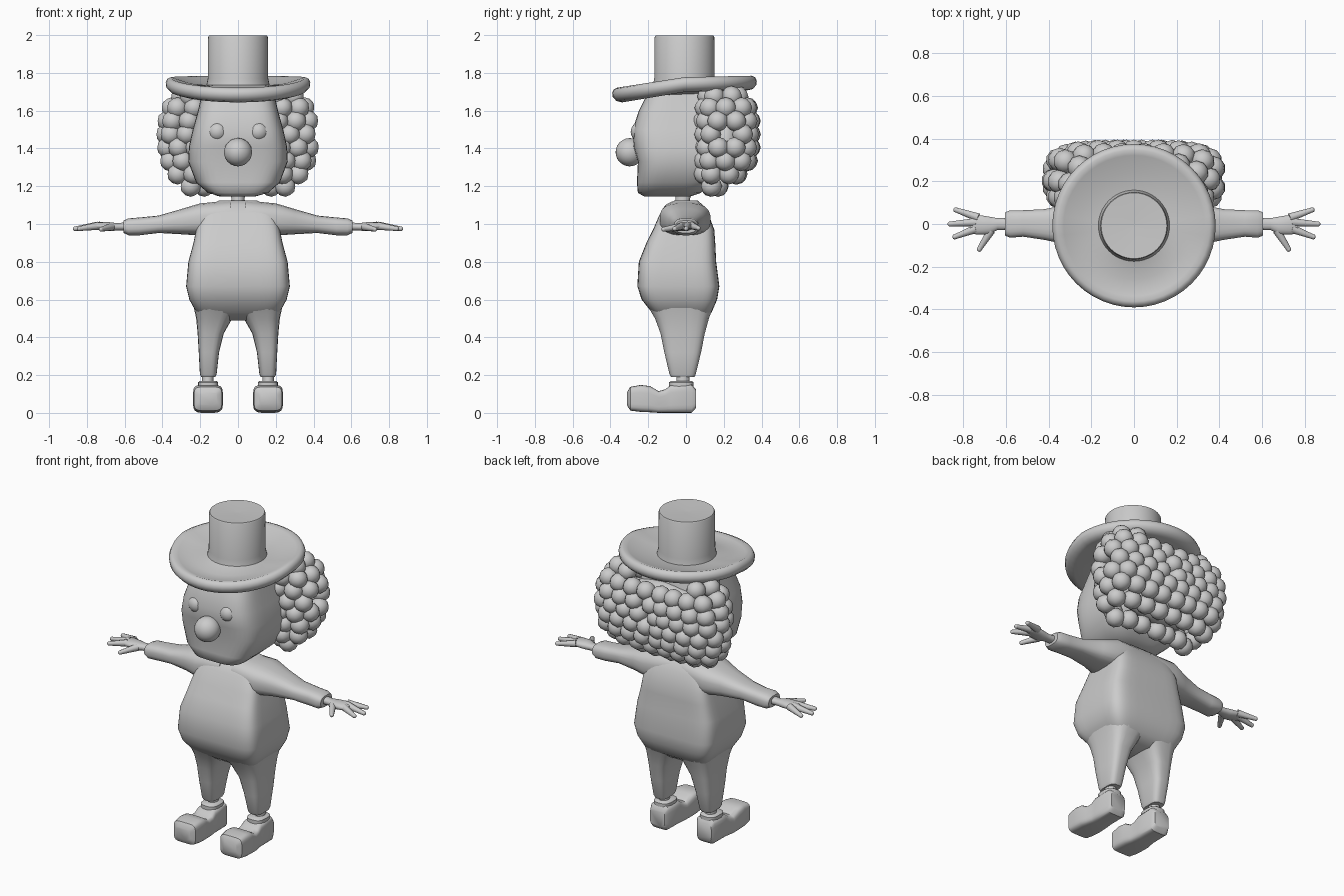
import bpy, bmesh, math
from mathutils import Vector, Matrix

if "Cube" in bpy.data.objects:
    bpy.data.objects.remove(bpy.data.objects["Cube"])

grey = bpy.data.materials.new("plain_grey")
grey.diffuse_color = (0.6, 0.6, 0.6, 1)
grey.use_nodes = True
grey.node_tree.nodes["Principled BSDF"].inputs["Base Color"].default_value = grey.diffuse_color


def finish(name, bm, angle=45):
    bmesh.ops.recalc_face_normals(bm, faces=bm.faces)
    me = bpy.data.meshes.new(name)
    bm.to_mesh(me)
    bm.free()
    me.materials.append(grey)
    ob = bpy.data.objects.new(name, me)
    bpy.context.collection.objects.link(ob)
    bpy.ops.object.select_all(action='DESELECT')
    ob.select_set(True)
    bpy.context.view_layer.objects.active = ob
    bpy.ops.object.shade_smooth_by_angle(angle=math.radians(angle))
    return ob


def skin(bm, rings):
    """Join rings of points with quads and cap both ends."""
    vs = [[bm.verts.new(p) for p in r] for r in rings]
    n = len(vs[0])
    for a, b in zip(vs, vs[1:]):
        for i in range(n):
            j = (i + 1) % n
            bm.faces.new((a[i], a[j], b[j], b[i]))
    bm.faces.new(vs[0])
    bm.faces.new(vs[-1])


def spow(v, p):
    return math.copysign(abs(v) ** (2 / p), v)


def loft(name, axis, sections, power=2.5, n=24, side=1, angle=45):
    """Sections are (position, a0, a1, b0, b1): bounds of a rounded ring across the axis."""
    rings = []
    for t, a0, a1, b0, b1 in sections:
        ring = []
        for i in range(n):
            w = 2 * math.pi * (i + 0.5) / n
            a = (a0 + a1) / 2 + (a1 - a0) / 2 * spow(math.cos(w), power)
            b = (b0 + b1) / 2 + (b1 - b0) / 2 * spow(math.sin(w), power)
            x, y, z = {'x': (t, a, b), 'y': (a, t, b), 'z': (a, b, t)}[axis]
            ring.append((x * side, y, z))
        rings.append(ring)
    bm = bmesh.new()
    skin(bm, rings)
    return finish(name, bm, angle)


def ball(bm, centre, r, scale=(1, 1, 1), sub=3):
    m = Matrix.Translation(centre) @ Matrix.Diagonal((*scale, 1))
    bmesh.ops.create_icosphere(bm, subdivisions=sub, radius=r, matrix=m)


def sym(rows):
    """(z, half width, y0, y1) to loft sections."""
    return [(z, -w, w, y0, y1) for z, w, y0, y1 in rows]


# Torso
loft("torso", 'z', sym([
    (.49, .15, -.12, .08), (.53, .22, -.18, .135), (.6, .258, -.235, .165),
    (.67, .275, -.258, .177), (.8, .263, -.25, .16), (.9, .236, -.21, .155),
    (.97, .222, -.175, .15), (1.05, .2, -.14, .12), (1.1, .15, -.1, .09),
    (1.125, .1, -.06, .06)]), power=6, n=40, angle=60)
loft("neck", 'z', sym([(1.08, .05, -.07, .04), (1.13, .035, -.055, .02),
                       (1.22, .045, -.06, .05)]), power=2)

# Head, nose and eyes
loft("head", 'z', sym([
    (1.145, .09, -.22, .02), (1.165, .16, -.255, .08), (1.22, .222, -.26, .14),
    (1.33, .264, -.255, .2), (1.41, .26, -.278, .23), (1.5, .24, -.283, .235),
    (1.6, .212, -.25, .225), (1.72, .185, -.19, .19)]), power=4, n=40, angle=60)
bm = bmesh.new()
ball(bm, (0, -.298, 1.38), .075)
finish("nose", bm)

for side, label in ((1, "left"), (-1, "right")):
    bm = bmesh.new()
    ball(bm, (.108 * side, -.24, 1.488), .053)
    finish(label + "_eye", bm)

    # Sleeve and wrist
    loft(label + "_sleeve", 'x', [
        (.04, -.13, .11, .94, 1.125), (.2, -.14, .13, .938, 1.11),
        (.3, -.1, .095, .945, 1.08), (.42, -.075, .07, .952, 1.045),
        (.52, -.06, .065, .94, 1.035), (.58, -.065, .065, .94, 1.03),
        (.605, -.055, .055, .952, 1.018)], n=20, side=side, power=2.8)
    loft(label + "_hand", 'x', [
        (.58, -.03, .03, .965, 1.01), (.64, -.028, .028, .965, 1.005),
        (.68, -.05, .035, .962, 1.01), (.74, -.05, .045, .97, 1.01),
        (.77, -.04, .04, .975, 1.0)], n=16, side=side, power=2.2)

    # Fingers and thumb
    bm = bmesh.new()
    for a, b in (((.73, .03, .992), (.835, .066, .978)), ((.74, .008, .992), (.862, .0, .975)),
                 ((.74, -.022, .99), (.84, -.06, .975)), ((.67, -.03, .985), (.725, -.118, .972))):
        a, b = (Vector((p[0] * side, p[1], p[2])) for p in (a, b))
        d = b - a
        m = Matrix.Translation((a + b) / 2) @ d.to_track_quat('Z', 'Y').to_matrix().to_4x4()
        bmesh.ops.create_cone(bm, cap_ends=True, segments=10, radius1=.021, radius2=.012,
                              depth=d.length, matrix=m)
        ball(bm, b, .0125, sub=2)
    finish(label + "_fingers", bm)

    # Trouser leg, ankle and shoe
    loft(label + "_leg", 'z', [
        (.19, .12, .195, -.08, .045), (.205, .113, .202, -.088, .052),
        (.32, .1, .208, -.115, .08), (.42, .075, .214, -.135, .1),
        (.5, .03, .222, -.165, .122), (.56, -.01, .235, -.2, .145)],
        n=24, side=side, power=3.5)
    loft(label + "_ankle", 'z', [(.13, .125, .195, -.06, .02), (.17, .13, .19, -.05, .02),
                                 (.23, .13, .19, -.05, .02)], n=16, side=side, power=2)
    loft(label + "_shoe_collar", 'z', [(.13, .105, .212, -.09, .04), (.162, .105, .212, -.09, .04),
                                       (.17, .115, .2, -.08, .03)], n=20, side=side, power=3)
    loft(label + "_shoe", 'y', [
        (-.312, .11, .21, .04, .11), (-.295, .085, .233, .012, .138),
        (-.24, .08, .238, .005, .148), (-.19, .08, .238, .003, .142),
        (-.145, .088, .232, 0, .115), (-.11, .09, .225, 0, .125),
        (-.08, .093, .222, 0, .148), (.03, .095, .22, 0, .152),
        (.052, .11, .21, .025, .125)], power=5, n=24, side=side)

# Hat: thick rolled brim that dips at the front and rises at the sides
rows = [(.15, 1.675, 0), (.25, -.03, .6), (.33, -.04, 1), (.36, -.033, 1), (.38, -.012, 1),
        (.383, .01, 1), (.374, .03, 1), (.355, .038, 1), (.33, .03, 1), (.25, .01, .6),
        (.167, 1.735, 0), (.16, 1.77, 0), (.158, 1.99, 0), (.154, 1.997, 0), (.01, 1.99, 0)]
rings = []
for r, z, follow in rows:
    ring = []
    for i in range(48):
        w = 2 * math.pi * i / 48
        c, s = math.cos(w), math.sin(w)
        edge = 1.739 - .055 * max(0, -s) + .008 * max(0, s)
        h = edge * follow + 1.725 * (1 - follow) + z if follow else z
        ring.append((r * c, r * s - .008, h))
    rings.append(ring)
bm = bmesh.new()
skin(bm, rings)
finish("top_hat", bm, 60)

# Curly hair: staggered rows of balls, a low band behind and taller clumps at the sides
# Each row: height, half width, front y, back y
bm = bmesh.new()
curls = [(1.2, .25, .1, .17), (1.265, .325, .09, .27), (1.335, .36, .09, .325),
         (1.405, .375, .09, .34), (1.475, .378, .09, .34), (1.545, .372, .09, .34),
         (1.615, .35, .095, .325), (1.675, .3, .11, .28)]
for k, (z, rx, y0, y1) in enumerate(curls):
    cy, ry = (y0 + y1) / 2, (y1 - y0) / 2
    pts = [Vector((rx * spow(math.cos(t), 4), cy + ry * spow(math.sin(t), 4)))
           for t in (2 * math.pi * i / 720 for i in range(721))]
    total = sum((b - a).length for a, b in zip(pts, pts[1:]))
    step = total / max(8, round(total / .092))
    run = (k % 2) * step / 2
    for a, b in zip(pts, pts[1:]):
        run += (b - a).length
        if run >= step:
            run -= step
            if (b.y > cy and z < 1.64) or abs(b.x) > .2:
                ball(bm, (b.x, b.y, z), .056, sub=2)
finish("curly_hair", bm)

# Filling under the curls
bm = bmesh.new()
ball(bm, (0, .21, 1.43), 1, (.34, .12, .21))
finish("hair_core", bm)
